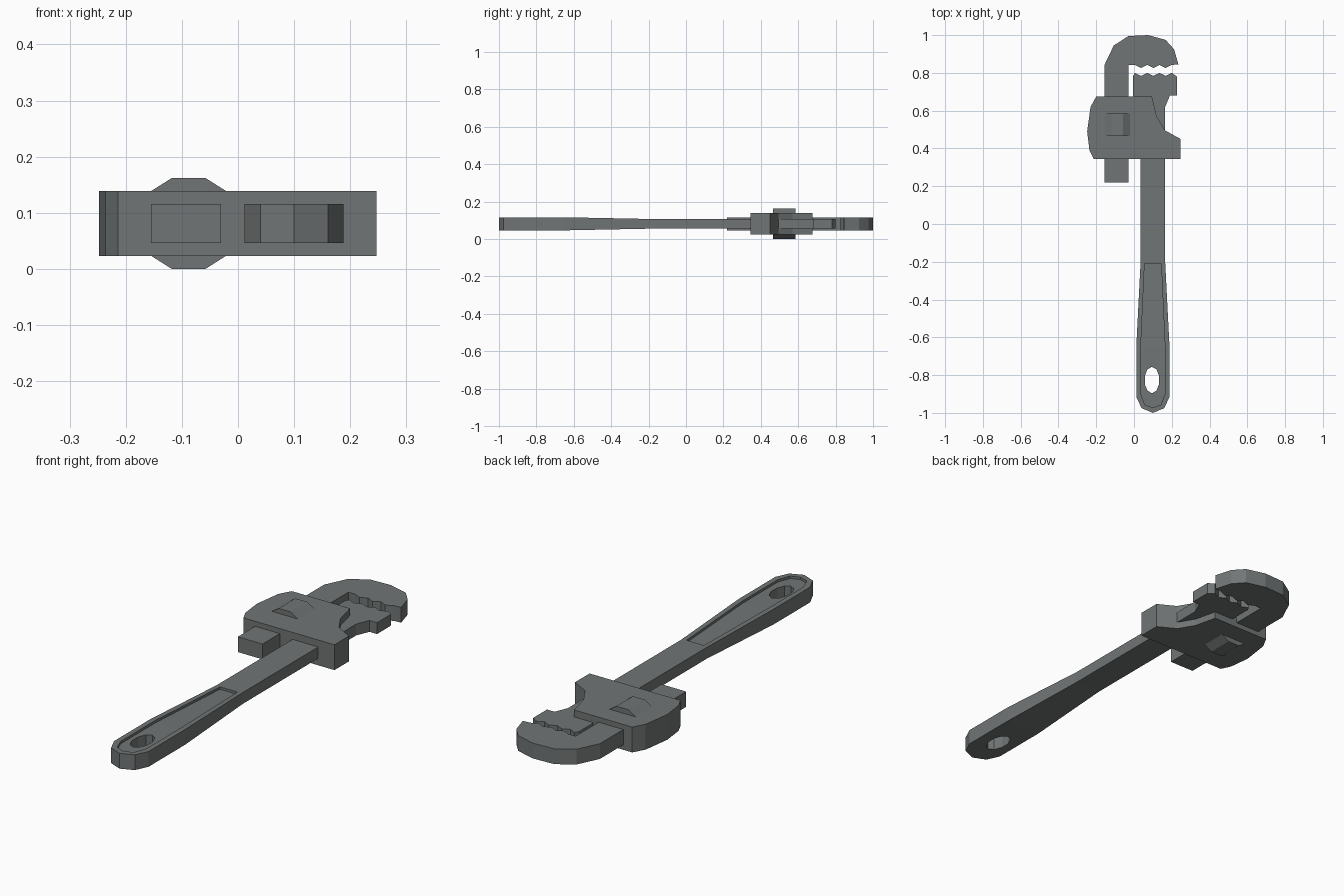
import bpy, bmesh, math

if "Cube" in bpy.data.objects:
    bpy.data.objects.remove(bpy.data.objects["Cube"])

ZC = 0.081  # mid plane of the wrench

steel = bpy.data.materials.new("dark_grey_steel")
steel.diffuse_color = (0.165, 0.178, 0.178, 1)
steel.use_nodes = True
steel.node_tree.nodes["Principled BSDF"].inputs["Base Color"].default_value = steel.diffuse_color


def prism(name, outline, low, high, cuts=()):
    """Extrude an xy outline; low/high give z as a function of y."""
    bm = bmesh.new()
    face = bm.faces.new([bm.verts.new((x, y, 0)) for x, y in outline])
    top = bmesh.ops.extrude_face_region(bm, geom=[face])["geom"]
    bmesh.ops.translate(bm, verts=[v for v in top if isinstance(v, bmesh.types.BMVert)], vec=(0, 0, 1))
    for y in cuts:
        bmesh.ops.bisect_plane(bm, geom=bm.verts[:] + bm.edges[:] + bm.faces[:], dist=1e-5,
                               plane_co=(0, y, 0), plane_no=(0, 1, 0))
    for v in bm.verts:
        v.co.z = high(v.co.y) if v.co.z > 0.5 else low(v.co.y)
    bmesh.ops.recalc_face_normals(bm, faces=bm.faces[:])
    mesh = bpy.data.meshes.new(name)
    bm.to_mesh(mesh)
    bm.free()
    mesh.materials.append(steel)
    obj = bpy.data.objects.new(name, mesh)
    bpy.context.collection.objects.link(obj)
    return obj


def slab(name, outline, half):
    return prism(name, outline, lambda y: ZC - half, lambda y: ZC + half)


def cut(obj, cutter):
    mod = obj.modifiers.new("cut", 'BOOLEAN')
    mod.operation, mod.solver, mod.object = 'DIFFERENCE', 'EXACT', cutter
    bpy.context.view_layer.objects.active = obj
    bpy.ops.object.modifier_apply(modifier=mod.name)
    bpy.data.objects.remove(cutter)


def teeth(x0, x1, y0, y1, n):
    """Zigzag of n teeth from x0 to x1, starting and ending at y0."""
    return [(x0 + (x1 - x0) * i / (2 * n), y1 if i % 2 else y0) for i in range(2 * n + 1)]


# Hook jaw with its square shank
hook = [(-0.155, 0.22), (-0.155, 0.845), (-0.107, 0.945), (-0.03, 0.995), (0.075, 1.0),
        (0.167, 0.975), (0.212, 0.925), (0.235, 0.845)]
hook += teeth(0.2, 0.005, 0.842, 0.826, 3) + [(-0.03, 0.842), (-0.03, 0.22)]
slab("hook_jaw", hook, 0.035)


# Handle and lower jaw in one piece, thicker toward the grip end
def half(y):
    t = min(max((y + 0.65) / 0.45, 0), 1)
    return 0.035 - 0.009 * t


grip_left = [(0.035, -0.2), (0.012, -0.65), (0.012, -0.915), (0.04, -0.975)]
handle = [(-0.005, 0.68), (0.035, 0.62)] + grip_left + [(0.1, -1.0)]
handle += [(0.2 - x, y) for x, y in reversed(grip_left)]
handle += [(0.165, 0.62), (0.19, 0.68), (0.228, 0.68), (0.228, 0.78)]
handle += teeth(0.2, 0.005, 0.8, 0.784, 3) + [(-0.005, 0.784)]
body = prism("handle", handle, lambda y: ZC - half(y), lambda y: ZC + half(y), (-0.65, -0.2))

# Sunken panels on both sides of the grip
side = [(0.056, -0.21), (0.036, -0.65), (0.036, -0.9), (0.058, -0.957)]
panel = side + [(0.1, -0.972)] + [(0.2 - x, y) for x, y in reversed(side)]
for s in (1, -1):
    cut(body, prism("panel_cutter", panel, lambda y: ZC + s * (half(y) - 0.011),
                    lambda y: ZC + s * 0.1, (-0.65,)))

# Hanging hole
hole = [(0.095 + 0.04 * math.cos(math.radians(36 * i + 18)), -0.826 + 0.07 * math.sin(math.radians(36 * i + 18)))
        for i in range(10)]
cut(body, slab("hole_cutter", hole, 0.2))

# Collar housing
slab("collar", [(-0.2, 0.675), (-0.23, 0.62), (-0.248, 0.49), (-0.236, 0.39), (-0.214, 0.345),
                (0.247, 0.345), (0.247, 0.45), (0.165, 0.495), (0.12, 0.57), (0.095, 0.675)], 0.058)

# Adjusting nut: faceted roller lying along y, poking out of both collar faces
nut = slab("adjusting_nut", [(sx * x - 0.088, sz * z) for sx, sz, x, z in (
    (-1, 1, 0.03, 0.081), (1, 1, 0.03, 0.081), (1, 1, 0.068, 0.057), (1, -1, 0.068, 0.057),
    (1, -1, 0.03, 0.081), (-1, -1, 0.03, 0.081), (-1, -1, 0.068, 0.057), (-1, 1, 0.068, 0.057))], 0.06)
for v in nut.data.vertices:
    x, y, z = v.co
    v.co = (x, 0.525 - (z - ZC), y + ZC)
